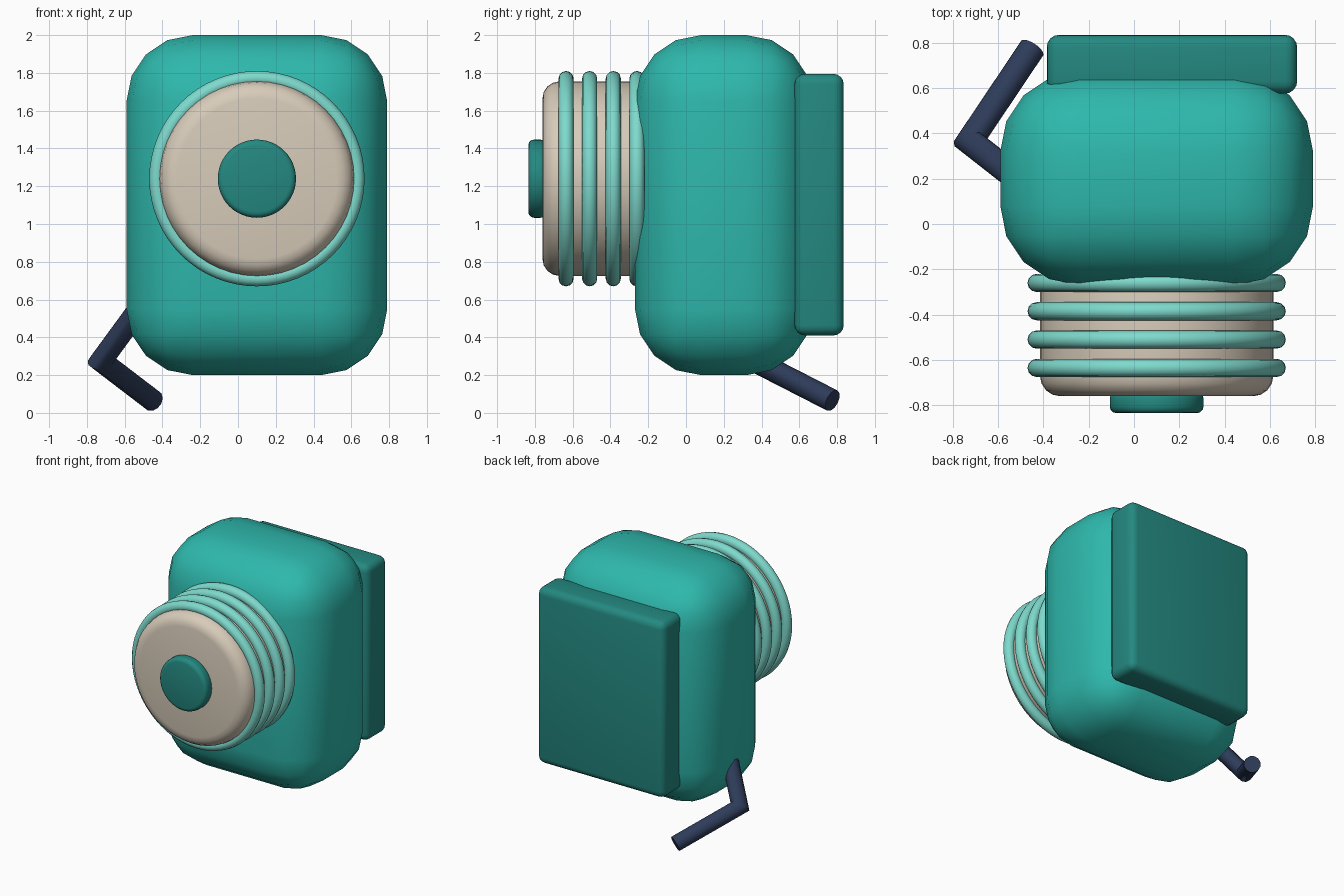
import bpy, bmesh, math
from mathutils import Vector, Matrix

if "Cube" in bpy.data.objects:
    bpy.data.objects.remove(bpy.data.objects["Cube"])


def material(name, r, g, b):
    m = bpy.data.materials.new(name)
    lin = [((c / 255 + 0.055) / 1.055) ** 2.4 for c in (r, g, b)]
    m.diffuse_color = (*lin, 1)
    m.use_nodes = True
    m.node_tree.nodes["Principled BSDF"].inputs["Base Color"].default_value = m.diffuse_color
    return m


TEAL = material("teal", 46, 184, 172)
DARK_TEAL = material("dark_teal", 36, 137, 129)
MINT = material("mint", 126, 218, 205)
BEIGE = material("beige", 216, 204, 186)
NAVY = material("navy", 46, 60, 90)


def finish(obj, name, mat, angle=40):
    obj.name = name
    obj.data.materials.append(mat)
    bpy.ops.object.select_all(action='DESELECT')
    obj.select_set(True)
    bpy.context.view_layer.objects.active = obj
    bpy.ops.object.shade_smooth_by_angle(angle=math.radians(angle))


def rounded(obj, width, segments):
    bpy.ops.object.transform_apply(location=False, rotation=True, scale=True)
    mod = obj.modifiers.new("rounding", 'BEVEL')
    mod.width, mod.segments = width, segments
    mod.limit_method = 'ANGLE'
    bpy.ops.object.modifier_apply(modifier=mod.name)


def rounded_box(name, lo, hi, width, segments, mat):
    lo, hi = Vector(lo), Vector(hi)
    bpy.ops.mesh.primitive_cube_add(size=1, location=(lo + hi) / 2)
    obj = bpy.context.object
    obj.scale = hi - lo
    rounded(obj, width, segments)
    finish(obj, name, mat)


def rounded_disc(name, radius, y0, y1, width, segments, mat):
    bpy.ops.mesh.primitive_cylinder_add(
        vertices=48, radius=radius, depth=y1 - y0,
        location=(CX, (y0 + y1) / 2, CZ), rotation=(math.pi / 2, 0, 0))
    obj = bpy.context.object
    rounded(obj, width, segments)
    finish(obj, name, mat)


CX, CZ = 0.10, 1.24  # axis of the front barrel

# Body and back panel
rounded_box("body", (-0.59, -0.27, 0.20), (0.79, 0.67, 2.0), 0.35, 4, TEAL)
rounded_box("back_panel", (-0.385, 0.575, 0.41), (0.72, 0.835, 1.795), 0.055, 4, DARK_TEAL)

# Barrel with its front button
rounded_disc("barrel", 0.515, -0.76, -0.20, 0.09, 4, BEIGE)
rounded_disc("front_button", 0.207, -0.835, -0.74, 0.03, 3, DARK_TEAL)

# Rings around the barrel
for i in range(4):
    bpy.ops.mesh.primitive_torus_add(
        major_radius=0.53, minor_radius=0.04, major_segments=64, minor_segments=12,
        location=(CX, -0.635 + 0.125 * i, CZ), rotation=(math.pi / 2, 0, 0))
    finish(bpy.context.object, f"barrel_ring_{i + 1}", MINT, 60)

# Bent crank: a round rod mitred at its elbow
path = [Vector(p) for p in ((-0.425, 0.13, 0.685), (-0.725, 0.365, 0.275), (-0.45, 0.775, 0.065))]
d1 = (path[1] - path[0]).normalized()
d2 = (path[2] - path[1]).normalized()
side = d1.cross(d2).normalized()
sides, radius = 12, 0.06
bm = bmesh.new()
rings = []
for k, p in enumerate(path):
    axis = (d1, (d1 + d2).normalized(), d2)[k]
    across = side.cross(axis)
    stretch = 1 / axis.dot(d1) if k == 1 else 1
    rings.append([bm.verts.new(p + radius * (side * math.cos(a) + across * stretch * math.sin(a)))
                  for a in (math.tau * j / sides for j in range(sides))])
for a, b in zip(rings, rings[1:]):
    for j in range(sides):
        n = (j + 1) % sides
        bm.faces.new((a[j], a[n], b[n], b[j]))
bm.faces.new(rings[0])
bm.faces.new(rings[-1])
bmesh.ops.recalc_face_normals(bm, faces=bm.faces)
mesh = bpy.data.meshes.new("crank")
bm.to_mesh(mesh)
bm.free()
crank = bpy.data.objects.new("crank", mesh)
bpy.context.collection.objects.link(crank)
finish(crank, "crank", NAVY)
